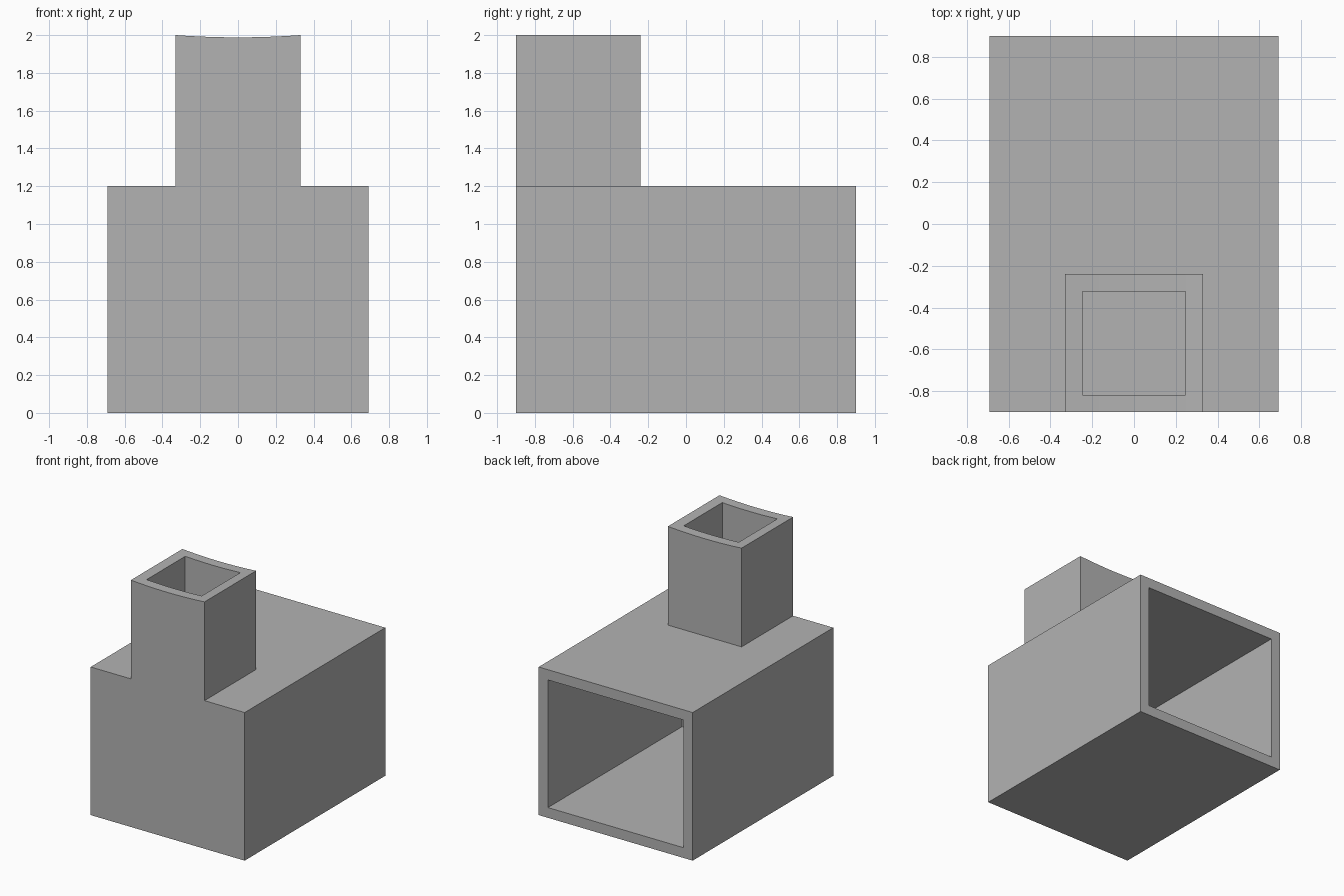
import bpy
import bmesh

default = bpy.data.objects.get("Cube")
if default:
    bpy.data.objects.remove(default)

# Main sizes
HALF_W, HALF_D, BODY_H, TOP = 0.69, 0.9, 1.2, 2.0
FLUE, WALL, SAG = 0.33, 0.083, 0.012
FLUE_BACK = -HALF_D + 2 * FLUE

grey = bpy.data.materials.new("plain grey")
grey.use_nodes = True
colour = (0.45, 0.45, 0.45, 1)
grey.diffuse_color = colour
grey.node_tree.nodes["Principled BSDF"].inputs["Base Color"].default_value = colour


def extrude_profile(name, profile, y0, y1):
    """Solid from an (x, z) outline, extended from y0 to y1."""
    bm = bmesh.new()
    face = bm.faces.new([bm.verts.new((x, y0, z)) for x, z in profile])
    out = bmesh.ops.extrude_face_region(bm, geom=[face])
    moved = [v for v in out["geom"] if isinstance(v, bmesh.types.BMVert)]
    bmesh.ops.translate(bm, verts=moved, vec=(0, y1 - y0, 0))
    bmesh.ops.recalc_face_normals(bm, faces=bm.faces)
    mesh = bpy.data.meshes.new(name)
    bm.to_mesh(mesh)
    bm.free()
    obj = bpy.data.objects.new(name, mesh)
    bpy.context.collection.objects.link(obj)
    mesh.materials.append(grey)
    return obj


def box(name, half_x, y0, y1, z0, z1):
    outline = [(-half_x, z0), (half_x, z0), (half_x, z1), (-half_x, z1)]
    return extrude_profile(name, outline, y0, y1)


def cut(target, cutter):
    mod = target.modifiers.new(cutter.name, "BOOLEAN")
    mod.operation = "DIFFERENCE"
    mod.solver = "EXACT"
    mod.object = cutter
    bpy.context.view_layer.objects.active = target
    bpy.ops.object.modifier_apply(modifier=mod.name)
    bpy.data.objects.remove(cutter)


# Stepped solid with a shallow dished top on the upright
steps = 8
arc = []
for i in range(steps + 1):
    t = 1 - 2 * i / steps
    arc.append((FLUE * t, TOP - SAG * (1 - t * t)))
outline = [(-HALF_W, 0), (HALF_W, 0), (HALF_W, BODY_H), (FLUE, BODY_H)]
outline += arc + [(-FLUE, BODY_H), (-HALF_W, BODY_H)]
duct = extrude_profile("elbow_duct", outline, -HALF_D, HALF_D)

# Remove the upright behind the flue, then hollow the body and the flue
front = -HALF_D + WALL
cut(duct, box("rear_clearance", FLUE + 0.1, FLUE_BACK, HALF_D + 0.1, BODY_H, TOP + 0.1))
cut(duct, box("body_cavity", HALF_W - WALL, front, HALF_D + 0.1, WALL, BODY_H - WALL))
cut(duct, box("flue_cavity", FLUE - WALL, front, FLUE_BACK - WALL, BODY_H / 2, TOP + 0.1))
